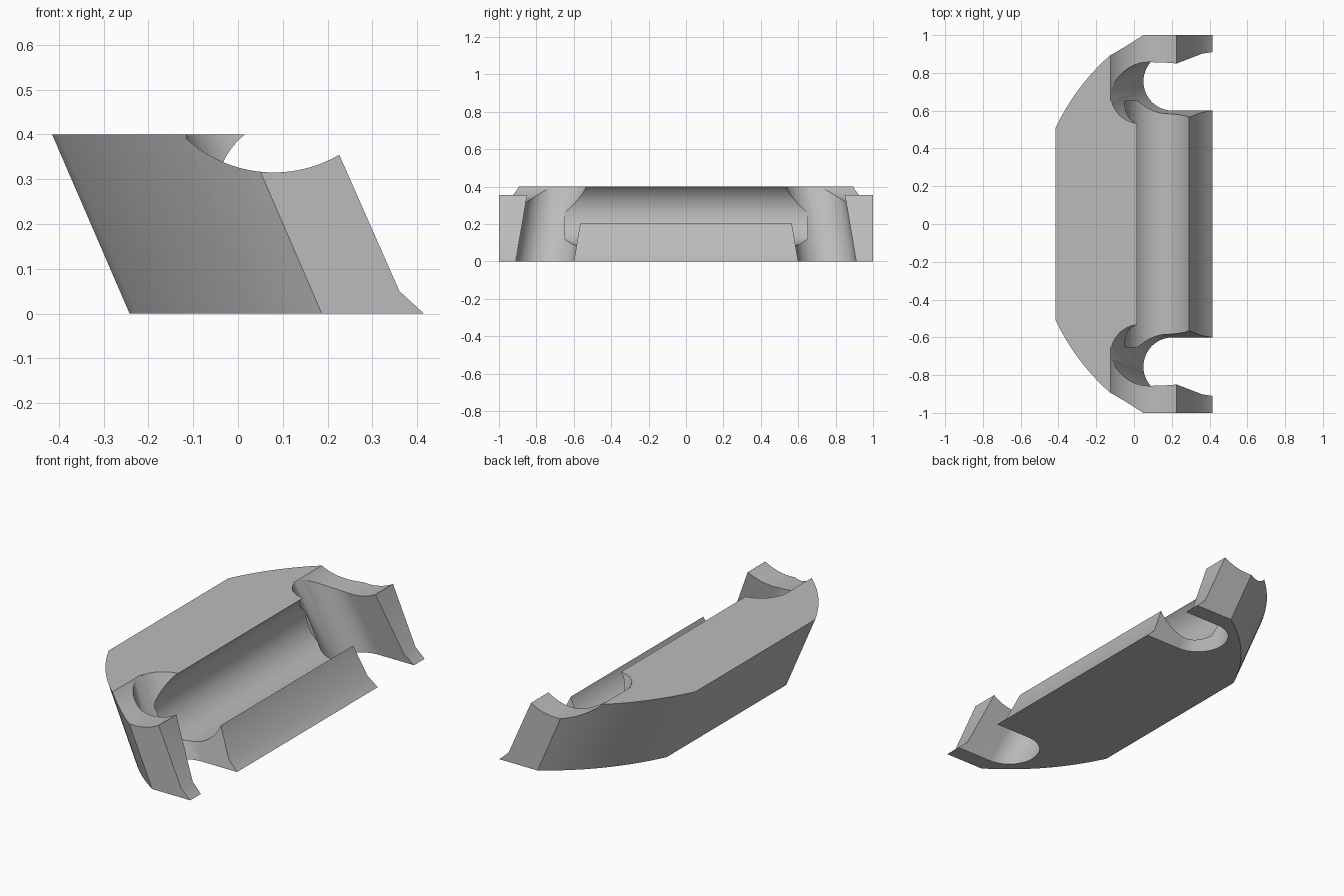
import bpy, bmesh, math

LEAN = -0.4325   # sideways lean of the block per unit of height
TOE = -0.17      # inward lean of the end sockets per unit of height

if "Cube" in bpy.data.objects:
    bpy.data.objects.remove(bpy.data.objects["Cube"])

grey = bpy.data.materials.new("plain grey")
grey.use_nodes = True
colour = (0.5, 0.5, 0.5, 1)
grey.diffuse_color = colour
grey.node_tree.nodes["Principled BSDF"].inputs["Base Color"].default_value = colour


def loft(name, rings):
    """Solid through matching closed rings of 3D points, capped at both ends."""
    bm = bmesh.new()
    loops = [[bm.verts.new(p) for p in ring] for ring in rings]
    n = len(loops[0])
    for a, b in zip(loops, loops[1:]):
        for i in range(n):
            j = (i + 1) % n
            bm.faces.new((a[i], a[j], b[j], b[i]))
    bm.faces.new(loops[0])
    bm.faces.new(loops[-1])
    bmesh.ops.recalc_face_normals(bm, faces=bm.faces)
    mesh = bpy.data.meshes.new(name)
    bm.to_mesh(mesh)
    bm.free()
    obj = bpy.data.objects.new(name, mesh)
    bpy.context.collection.objects.link(obj)
    mesh.materials.append(grey)
    return obj


def circle(cx, cy, r, start, end, steps):
    angles = [math.radians(start + (end - start) * i / steps) for i in range(steps + 1)]
    return [(cx + r * math.cos(a), cy + r * math.sin(a)) for a in angles]


def rod(name, cx, cz, r, y0, y1, steps=96):
    """Cylinder lying along y."""
    pts = circle(cx, cz, r, 0, 360, steps)[:-1]
    return loft(name, [[(x, y, z) for x, z in pts] for y in (y0, y1)])


# Block outline: flat back, bowed corners, flat ends, bevelled foot
def outline(front):
    a, b, bow, steps = (-0.242, 0.51), (0.187, 1.0), 1.18, 20
    dx, dy = b[0] - a[0], b[1] - a[1]
    length = math.hypot(dx, dy)
    corner = []
    for i in range(steps + 1):
        t = i / steps
        off = t * (1 - t) * length / (2 * bow)
        corner.append((a[0] + dx * t - dy * off, a[1] + dy * t + dx * off))
    half = corner + [(front, 1.0)]
    return half + [(x, -y) for x, y in reversed(half)]


block = loft("cradle_block", [[(x + LEAN * z, y, z) for x, y in outline(front)]
                              for z, front in ((0, 0.415), (0.05, 0.382), (0.4, 0.379))])

# Long trough between the sockets
cutters = [rod("trough_cutter", 0.126, 0.263, 0.176, -0.65, 0.65)]

for side in (-1, 1):
    # Leaning socket, round at the back and open to the front
    slot = circle(0.205, 0.755, 0.155, 90, 270, 48) + [(0.9, 0.6), (0.9, 0.91)]
    cutters.append(loft("socket_cutter", [
        [(x + LEAN * z, side * (y + TOE * z), z) for x, y in slot] for z in (-0.1, 0.6)]))
    # Scooped top of each end arm
    cutters.append(rod("arm_scoop_cutter", 0.08, 0.605, 0.29, side * 0.65, side * 1.2))

for cutter in cutters:
    mod = block.modifiers.new(cutter.name, 'BOOLEAN')
    mod.operation = 'DIFFERENCE'
    mod.solver = 'EXACT'
    mod.object = cutter
    cutter.hide_render = True

# Bake the cuts, then drop the cutters
bpy.ops.object.select_all(action='DESELECT')
bpy.context.view_layer.objects.active = block
block.select_set(True)
for mod in list(block.modifiers):
    bpy.ops.object.modifier_apply(modifier=mod.name)
for cutter in cutters:
    bpy.data.objects.remove(cutter)
bpy.ops.object.shade_smooth_by_angle(angle=math.radians(25))
